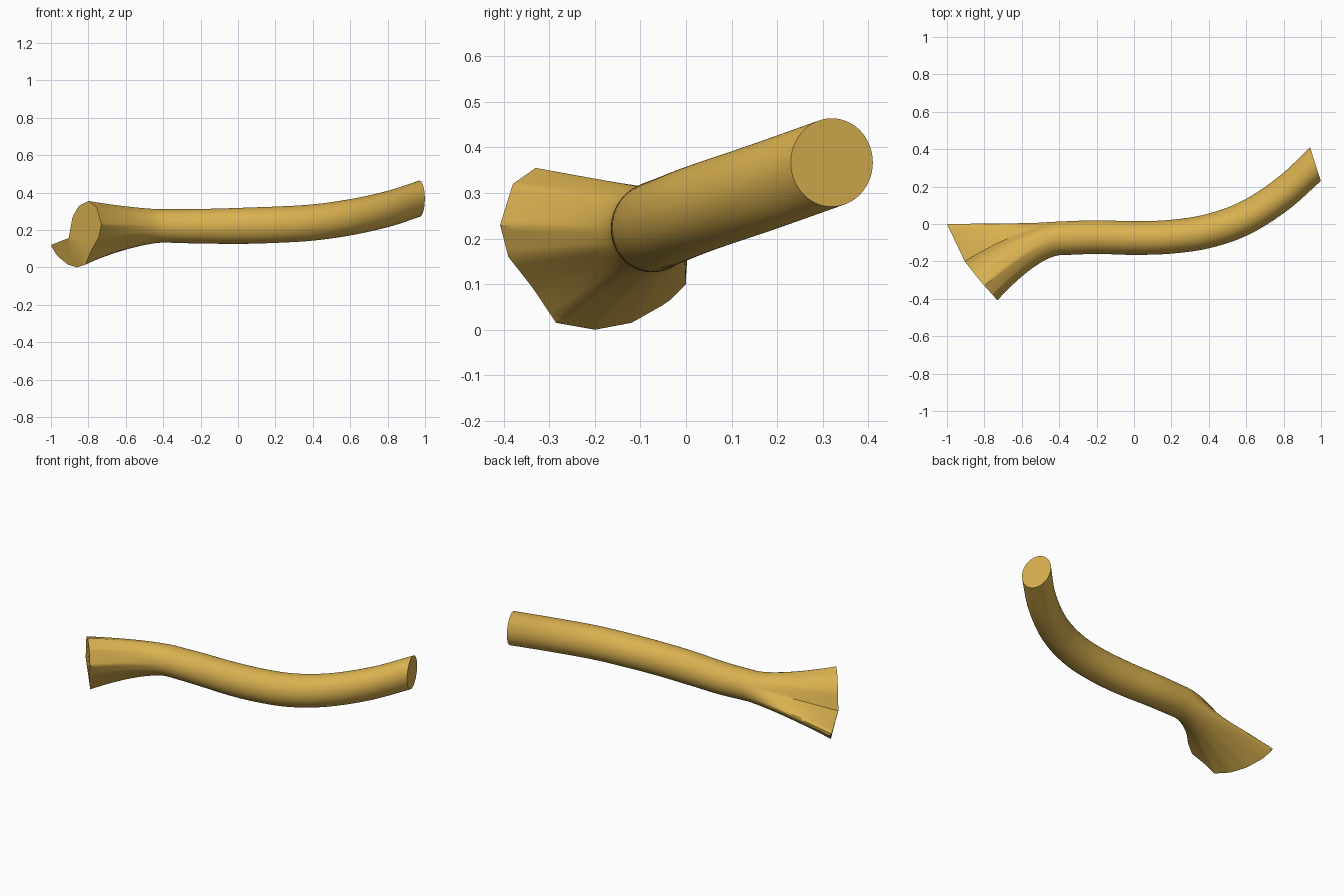
import bpy, bmesh, math
from mathutils import Vector

cube = bpy.data.objects.get("Cube")
if cube:
    bpy.data.objects.remove(cube, do_unlink=True)

SIDES = 72
STEPS = 14

mat = bpy.data.materials.new("golden ochre")
mat.use_nodes = True
ochre = (0.70, 0.44, 0.08, 1)
mat.diffuse_color = ochre
mat.node_tree.nodes["Principled BSDF"].inputs["Base Color"].default_value = ochre


def spline(points, t):
    """Catmull-Rom position along a list of points, t from 0 to 1."""
    last = len(points) - 1
    i = min(int(t * last), last - 1)
    f = t * last - i
    p1, p2 = points[i], points[i + 1]
    p0 = points[i - 1] if i > 0 else p1 * 2 - p2
    p3 = points[i + 2] if i + 2 <= last else p2 * 2 - p1
    return (p1 * 2 + (p2 - p0) * f + (p0 * 2 - p1 * 5 + p2 * 4 - p3) * f ** 2
            + (p1 * 3 - p0 - p2 * 3 + p3) * f ** 3) / 2


# Centre line of the round tube
path = [Vector(p) for p in [
    (-.4, -.077, .222), (-.2, -.07, .22), (0, -.075, .222), (.2, -.068, .228),
    (.4, -.037, .24), (.6, .035, .268), (.8, .165, .312), (.97, .32, .367)]]

# Flared end outline: angle on the tube, then x, y, z
outline = [
    (-35, -.99, 0, .1), (-22, -1, 0, .12), (25, -.905, -.2, .157),
    (48, -.885, -.225, .27), (68, -.85, -.27, .33), (95, -.8, -.33, .355),
    (135, -.755, -.38, .32), (180, -.73, -.408, .23), (205, -.745, -.39, .16),
    (222, -.785, -.335, .09), (240, -.815, -.285, .015), (270, -.86, -.2, 0),
    (290, -.91, -.12, .015), (308, -.965, -.04, .06), (325, -.99, 0, .1)]


def flare_point(angle):
    for a, b in zip(outline, outline[1:]):
        if a[0] <= angle <= b[0]:
            f = (angle - a[0]) / (b[0] - a[0])
            return Vector(a[1:]).lerp(Vector(b[1:]), f)


angles = [-35 + 360 * i / SIDES for i in range(SIDES)]


def tube_ring(t):
    """Round section that yaws gradually towards the far end."""
    c = spline(path, t)
    yaw = .33 * max(0, c.x)
    r = .089 + .008 * min(1, 3 * t)
    ring = []
    for a in angles:
        dy = .09 * math.cos(math.radians(a))
        dz = r * math.sin(math.radians(a))
        ring.append(c + Vector((-yaw * dy, dy, dz)))
    return ring


# Sections: flare blending into the tube, then the tube itself
base = tube_ring(0)
rings = []
for s in range(STEPS):
    t = 1 - s / STEPS
    w = t ** 1.5
    ring = []
    for a, p in zip(angles, base):
        q = flare_point(a)
        ring.append(Vector((p.x + (q.x - p.x) * t,
                            p.y + (q.y - p.y) * w,
                            p.z + (q.z - p.z) * w)))
    rings.append(ring)
rings += [tube_ring(i / 40) for i in range(41)]

# Skin the sections and close both ends
bm = bmesh.new()
loops = [[bm.verts.new(p) for p in ring] for ring in rings]
for a, b in zip(loops, loops[1:]):
    for i in range(SIDES):
        j = (i + 1) % SIDES
        bm.faces.new((a[i], a[j], b[j], b[i]))
caps = [bm.faces.new(loops[0][::-1]), bm.faces.new(loops[-1])]
bmesh.ops.recalc_face_normals(bm, faces=bm.faces[:])
bmesh.ops.triangulate(bm, faces=caps)

mesh = bpy.data.meshes.new("flared_tube")
bm.to_mesh(mesh)
bm.free()
mesh.materials.append(mat)
tube = bpy.data.objects.new("flared_tube", mesh)
bpy.context.collection.objects.link(tube)

bpy.ops.object.select_all(action="DESELECT")
tube.select_set(True)
bpy.context.view_layer.objects.active = tube
bpy.ops.object.shade_smooth_by_angle(angle=math.radians(40))
